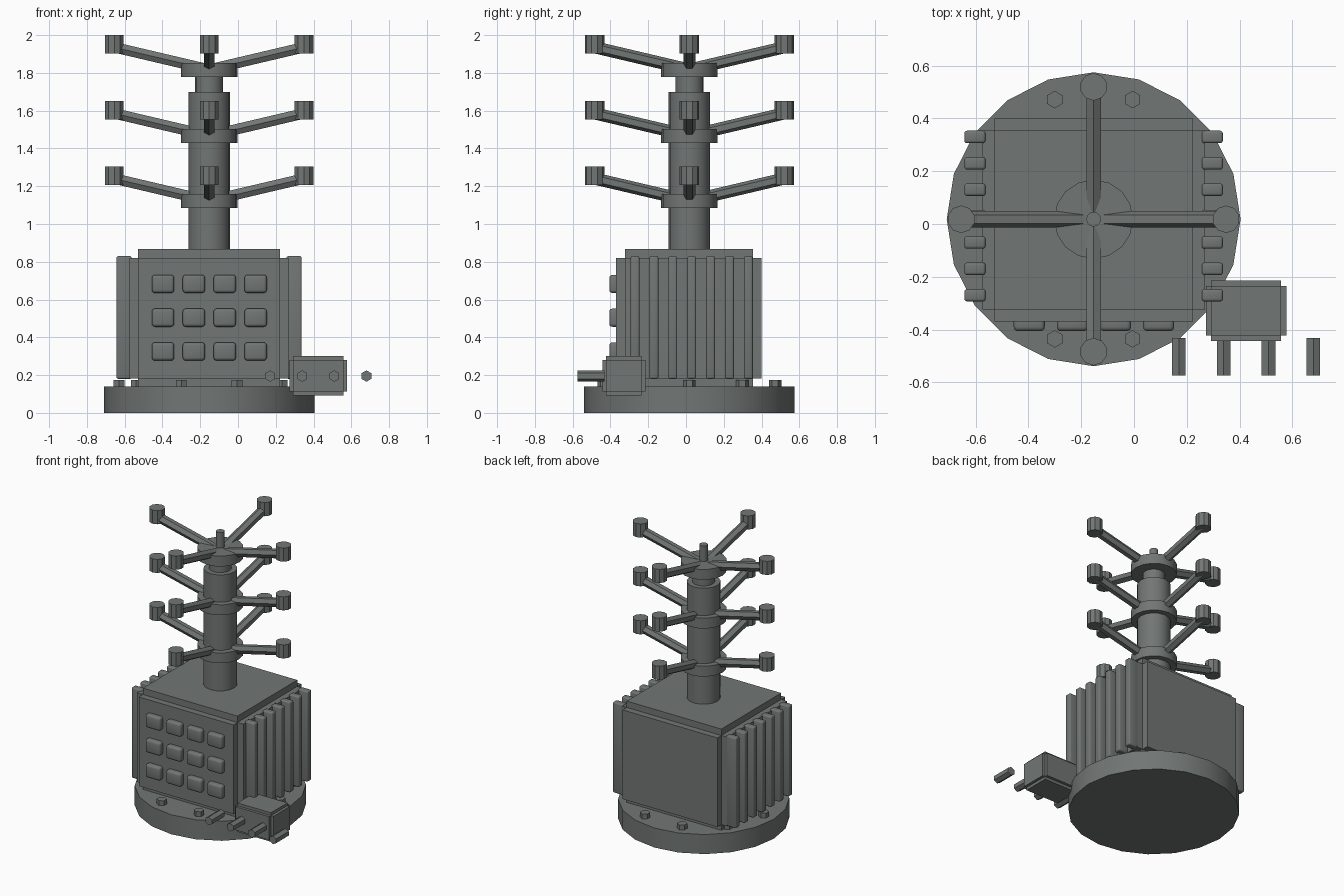
import bpy, bmesh, math
from mathutils import Matrix, Vector

if "Cube" in bpy.data.objects:
    bpy.data.objects.remove(bpy.data.objects["Cube"])

CX, CY = -0.153, 0.018         # axis shared by base, body and mast

# dark painted metal
METAL = bpy.data.materials.new("dark_grey_metal")
METAL.diffuse_color = (0.165, 0.182, 0.175, 1)
METAL.use_nodes = True
METAL.node_tree.nodes["Principled BSDF"].inputs["Base Color"].default_value = METAL.diffuse_color


def finish(name, bm, smooth=False):
    bmesh.ops.recalc_face_normals(bm, faces=bm.faces)
    mesh = bpy.data.meshes.new(name)
    bm.to_mesh(mesh)
    bm.free()
    mesh.materials.append(METAL)
    ob = bpy.data.objects.new(name, mesh)
    bpy.context.collection.objects.link(ob)
    if smooth:
        bpy.ops.object.select_all(action='DESELECT')
        ob.select_set(True)
        bpy.context.view_layer.objects.active = ob
        bpy.ops.object.shade_smooth_by_angle(angle=math.radians(32))
    return ob


def add_box(bm, lo, hi):
    lo, hi = Vector(lo), Vector(hi)
    m = Matrix.Translation((lo + hi) / 2) @ Matrix.Diagonal((*(hi - lo), 1))
    bmesh.ops.create_cube(bm, size=1, matrix=m)


def add_rod(bm, p, q, r, sides, roll=0.0):
    p, q = Vector(p), Vector(q)
    rot = (q - p).to_track_quat('Z', 'Y').to_matrix().to_4x4()
    m = Matrix.Translation((p + q) / 2) @ rot @ Matrix.Rotation(roll, 4, 'Z')
    bmesh.ops.create_cone(bm, cap_ends=True, segments=sides, radius1=r, radius2=r,
                          depth=(q - p).length, matrix=m)


def rounded_box(name, lo, hi, radius):
    bm = bmesh.new()
    add_box(bm, lo, hi)
    bmesh.ops.bevel(bm, geom=bm.edges[:], offset=radius, segments=3,
                    profile=0.5, affect='EDGES')
    return finish(name, bm, smooth=True)


def drum(name, z0, z1, r, sides, x=CX, y=CY, smooth=True):
    bm = bmesh.new()
    bmesh.ops.create_cone(bm, cap_ends=True, segments=sides, radius1=r, radius2=r,
                          depth=z1 - z0, matrix=Matrix.Translation((x, y, (z0 + z1) / 2)))
    return finish(name, bm, smooth)


def stepped_box(name, lo, hi, step):
    # box with a square notch along every edge: one slab pushed out per axis
    bm = bmesh.new()
    for axis in range(3):
        a = [v + (0 if i == axis else step) for i, v in enumerate(lo)]
        b = [v - (0 if i == axis else step) for i, v in enumerate(hi)]
        add_box(bm, a, b)
    return finish(name, bm)


# base disc and its ring of ten bolts
drum("base_disc", 0, 0.14, 0.557, 20)
for i in range(10):
    a = i * math.tau / 10
    drum(f"base_bolt_{i}", 0.13, 0.175, 0.033, 6,
         CX + 0.477 * math.cos(a), CY + 0.477 * math.sin(a), smooth=False)

# main housing
stepped_box("housing", (-0.575, -0.37, 0.135), (0.269, 0.40, 0.867), 0.046)

# cooling fins on both sides
for side in (-1, 1):
    for i in range(7):
        y = -0.27 + i * 0.1
        x = sorted((CX + side * 0.41, CX + side * 0.49))
        rounded_box(f"cooling_fin_{side}_{i}", (x[0], y - 0.0235, 0.18),
                    (x[1], y + 0.0235, 0.83), 0.01)

# front button grid
for row in range(3):
    for col in range(4):
        x, z = -0.397 + col * 0.1635, 0.325 + row * 0.179
        rounded_box(f"button_{row}_{col}", (x - 0.059, -0.406, z - 0.048),
                    (x + 0.059, -0.345, z + 0.048), 0.016)

# connector block with row of terminals
stepped_box("connector_block", (0.272, -0.443, 0.092), (0.578, -0.215, 0.30), 0.02)
for i in range(4):
    bm = bmesh.new()
    x = 0.17 + i * 0.17
    add_rod(bm, (x, -0.432, 0.195), (x, -0.575, 0.195), 0.03, 6)
    finish(f"terminal_{i}", bm)

# mast
drum("mast_lower", 0.85, 1.70, 0.11, 16)
drum("mast_upper", 1.69, 1.80, 0.074, 16)
drum("mast_tip", 1.82, 1.965, 0.028, 12)

# three tiers of hub, four arms and end caps
for t, zc in enumerate((1.1225, 1.4675, 1.8175)):
    drum(f"hub_{t}", zc - 0.038, zc + 0.036, 0.15, 16)
    for k, (dx, dy) in enumerate(((1, 0), (0, 1), (-1, 0), (0, -1))):
        x, y = CX + dx * 0.502, CY + dy * 0.502
        bm = bmesh.new()
        add_rod(bm, (CX, CY, zc), (x, y, zc + 0.118), 0.032, 6,
                math.pi / 6 if dx else 0)
        finish(f"arm_{t}_{k}", bm)
        drum(f"arm_cap_{t}_{k}", zc + 0.085, zc + 0.1825, 0.052, 10, x, y, smooth=False)
